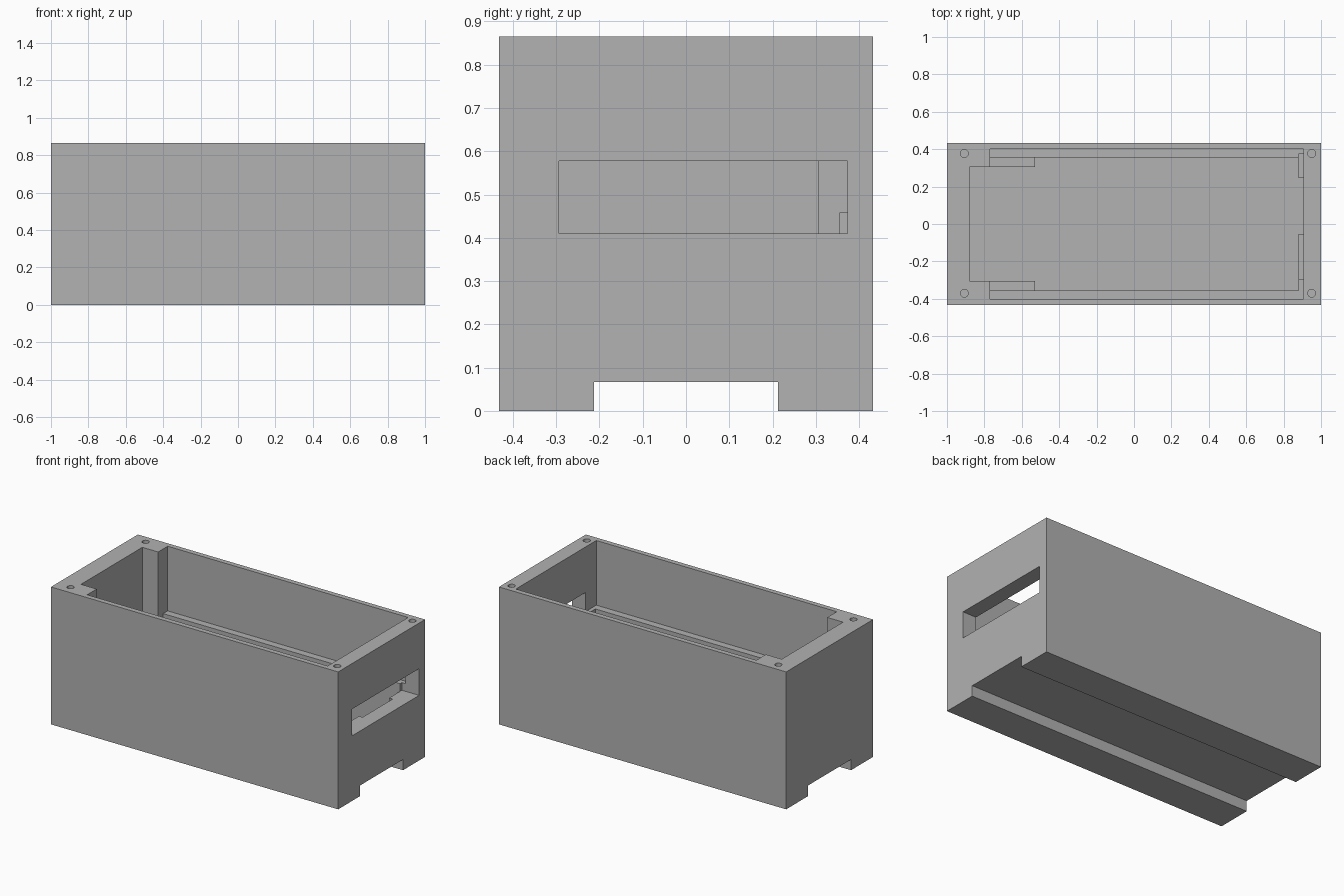
import bpy
from mathutils import Vector

cube = bpy.data.objects.get("Cube")
if cube:
    bpy.data.objects.remove(cube, do_unlink=True)

HEIGHT = 0.865
FLOOR = 0.13      # cavity floor
SHELF = 0.458     # top of the long side ledges
ABOVE = 1.0       # cutters overshoot the rim up to here


def box(name, x, y, z):
    """Box spanning the given (low, high) ranges."""
    bpy.ops.mesh.primitive_cube_add(size=1)
    ob = bpy.context.object
    ob.name = name
    lo, hi = Vector((x[0], y[0], z[0])), Vector((x[1], y[1], z[1]))
    for v in ob.data.vertices:
        v.co = Vector([(lo[i] + hi[i]) / 2 + v.co[i] * (hi[i] - lo[i]) for i in range(3)])
    return ob


def cut(target, cutter):
    """Subtract the cutter from the target and discard it."""
    cutter.hide_render = True
    mod = target.modifiers.new("cut", 'BOOLEAN')
    mod.operation = 'DIFFERENCE'
    mod.solver = 'EXACT'
    mod.object = cutter
    bpy.context.view_layer.objects.active = target
    bpy.ops.object.modifier_apply(modifier=mod.name)
    bpy.data.objects.remove(cutter, do_unlink=True)


grey = bpy.data.materials.new("plain grey")
grey.use_nodes = True
colour = (0.445, 0.445, 0.445, 1)
grey.diffuse_color = colour
grey.node_tree.nodes["Principled BSDF"].inputs["Base Color"].default_value = colour

# Solid housing
housing = box("housing", (-1, 1), (-0.432, 0.432), (0, HEIGHT))
housing.data.materials.append(grey)

# Main cavity: narrow well, wider well past the support blocks, wide top
cut(housing, box("well", (-0.88, 0.88), (-0.305, 0.305), (FLOOR, ABOVE)))
cut(housing, box("wide_well", (-0.53, 0.88), (-0.355, 0.355), (FLOOR, ABOVE)))
cut(housing, box("block_top", (-0.77, 0.8), (-0.355, 0.355), (0.38, ABOVE)))
cut(housing, box("upper_cavity", (-0.77, 0.905), (-0.40, 0.40), (SHELF, ABOVE)))

# Slot in the end wall with a notch in its sill
cut(housing, box("end_slot", (0.88, 1.2), (-0.293, 0.373), (0.41, 0.578)))
cut(housing, box("sill_notch", (0.8, 0.905), (-0.053, 0.246), (FLOOR, 0.5)))

# Channel along the underside
cut(housing, box("channel", (-1.2, 1.2), (-0.213, 0.213), (-0.2, 0.067)))

# Screw holes in the rim corners
for x in (-0.907, 0.95):
    for y in (-0.37, 0.377):
        bpy.ops.mesh.primitive_cylinder_add(vertices=32, radius=0.021, depth=0.4,
                                            location=(x, y, HEIGHT))
        cut(housing, bpy.context.object)

# Keep all the edges crisp, smoothing only the holes
bpy.ops.object.select_all(action='DESELECT')
housing.select_set(True)
bpy.context.view_layer.objects.active = housing
bpy.ops.object.shade_smooth_by_angle()
